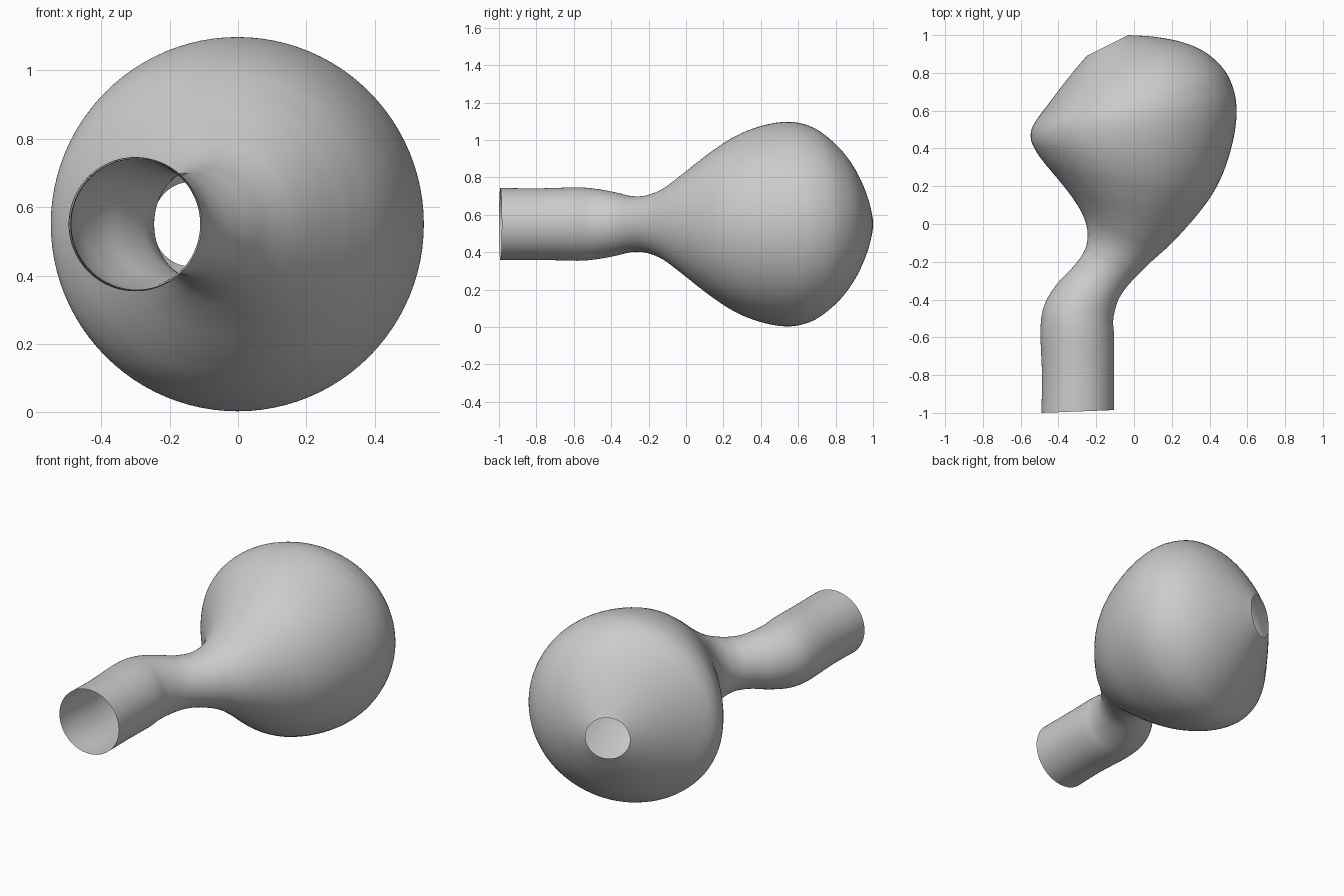
import bpy
import bmesh
import math
from mathutils import Vector

cube = bpy.data.objects.get("Cube")
if cube:
    bpy.data.objects.remove(cube, do_unlink=True)

SEGMENTS = 96
STEPS = 5
AXIS_HEIGHT = 0.55

# Outline of the bent tube and bulb: right-hand and left-hand wall at each station
OUTLINE = [
    (-.49, -1, -.105, -.985),
    (-.487, -.8, -.105, -.79),
    (-.495, -.56, -.105, -.6),
    (-.475, -.43, -.11, -.51),
    (-.41, -.32, -.09, -.42),
    (-.33, -.235, -.055, -.355),
    (-.275, -.165, -.005, -.295),
    (-.253, -.115, .04, -.25),
    (-.245, -.06, .085, -.205),
    (-.255, .005, .13, -.165),
    (-.285, .075, .175, -.125),
    (-.33, .145, .23, -.07),
    (-.38, .21, .28, -.015),
    (-.43, .27, .34, .055),
    (-.48, .33, .41, .15),
    (-.515, .38, .463, .25),
    (-.535, .415, .5, .35),
    (-.544, .44, .524, .44),
    (-.547, .465, .538, .52),
    (-.545, .49, .543, .6),
    (-.535, .52, .533, .69),
    (-.51, .56, .495, .79),
    (-.465, .62, .43, .868),
    (-.42, .68, .35, .925),
    (-.37, .745, .24, .967),
    (-.31, .82, .1, .992),
    (-.25, .89, -.03, 1),
]


def make_material(name, colour):
    """Plain flat-coloured material."""
    material = bpy.data.materials.new(name)
    material.use_nodes = True
    material.diffuse_color = colour
    shader = next(n for n in material.node_tree.nodes if n.type == "BSDF_PRINCIPLED")
    shader.inputs["Base Color"].default_value = colour
    return material


def spline(a, b, c, d, t):
    """Catmull-Rom point between b and c."""
    return (b * 2 + (c - a) * t + (a * 2 - b * 5 + c * 4 - d) * t ** 2
            + (b * 3 - a - c * 3 + d) * t ** 3) / 2


def refine(stations):
    """Smoothly subdivide the outline stations."""
    points = [Vector(s) for s in stations]
    points = [points[0] * 2 - points[1]] + points + [points[-1] * 2 - points[-2]]
    result = []
    for i in range(1, len(points) - 2):
        for step in range(STEPS):
            result.append(spline(*points[i - 1:i + 3], step / STEPS))
    result.append(points[-2])
    return result


def add_ring(bm, station):
    """Circle standing upright across the two outline walls."""
    first = Vector((station[0], station[1], AXIS_HEIGHT))
    second = Vector((station[2], station[3], AXIS_HEIGHT))
    centre = (first + second) / 2
    across = (second - first) / 2
    upward = Vector((0, 0, across.length))
    ring = []
    for k in range(SEGMENTS):
        angle = math.tau * k / SEGMENTS
        ring.append(bm.verts.new(centre + across * math.cos(angle) + upward * math.sin(angle)))
    return ring


def build_shell(name, stations, material):
    """Loft the rings into a thin shell, open at both ends."""
    bm = bmesh.new()
    rings = [add_ring(bm, station) for station in refine(stations)]
    for lower, upper in zip(rings, rings[1:]):
        for k in range(SEGMENTS):
            n = (k + 1) % SEGMENTS
            bm.faces.new((lower[k], lower[n], upper[n], upper[k]))
    bmesh.ops.recalc_face_normals(bm, faces=bm.faces)
    # Make sure the widest wall faces outward
    bm.normal_update()
    top = max(bm.faces, key=lambda f: f.calc_center_median().z)
    if top.normal.z < 0:
        bmesh.ops.reverse_faces(bm, faces=bm.faces)
    mesh = bpy.data.meshes.new(name)
    bm.to_mesh(mesh)
    bm.free()
    mesh.materials.append(material)
    shell = bpy.data.objects.new(name, mesh)
    bpy.context.collection.objects.link(shell)
    return shell


grey = make_material("light grey", (.6, .6, .6, 1))
shell = build_shell("hollow_bulb_and_neck", OUTLINE, grey)

# Smooth shading over the whole shell
bpy.ops.object.select_all(action="DESELECT")
shell.select_set(True)
bpy.context.view_layer.objects.active = shell
bpy.ops.object.shade_smooth_by_angle(angle=math.radians(60))
